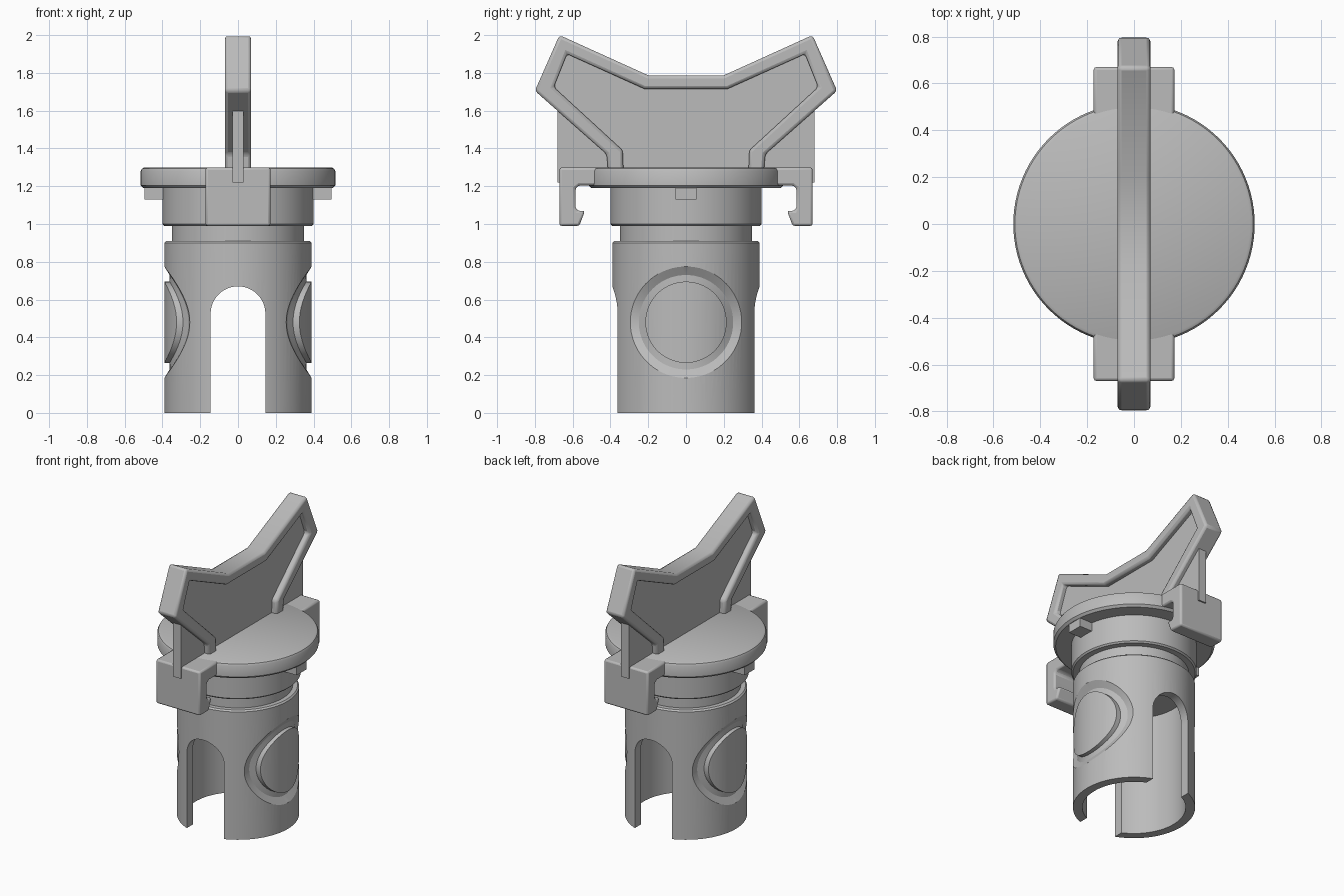
import bpy, bmesh, math

if "Cube" in bpy.data.objects:
    bpy.data.objects.remove(bpy.data.objects["Cube"], do_unlink=True)

GREY = (0.5, 0.5, 0.5, 1)
grey = bpy.data.materials.new("grey plastic")
grey.use_nodes = True
grey.diffuse_color = GREY
grey.node_tree.nodes["Principled BSDF"].inputs["Base Color"].default_value = GREY


def finish(bm, name):
    bmesh.ops.remove_doubles(bm, verts=bm.verts, dist=1e-5)
    bmesh.ops.recalc_face_normals(bm, faces=bm.faces)
    mesh = bpy.data.meshes.new(name)
    bm.to_mesh(mesh)
    bm.free()
    mesh.materials.append(grey)
    obj = bpy.data.objects.new(name, mesh)
    bpy.context.collection.objects.link(obj)
    return obj


def select(obj):
    bpy.ops.object.select_all(action='DESELECT')
    obj.select_set(True)
    bpy.context.view_layer.objects.active = obj


def smooth(obj):
    select(obj)
    bpy.ops.object.shade_smooth_by_angle(angle=math.radians(30))


def lathe(name, profile):
    bm = bmesh.new()
    verts = [bm.verts.new((r, 0, z)) for r, z in profile]
    edges = [bm.edges.new(pair) for pair in zip(verts, verts[1:])]
    bmesh.ops.spin(bm, geom=verts + edges, cent=(0, 0, 0), axis=(0, 0, 1),
                   angle=math.tau, steps=96)
    return finish(bm, name)


def prism(name, outline, half, along="x", bevel=0):
    """Extrude a (horizontal, z) outline by +-half along one axis."""
    bm = bmesh.new()
    if along == "x":
        pts, move = [(-half, u, z) for u, z in outline], (2 * half, 0, 0)
    else:
        pts, move = [(u, -half, z) for u, z in outline], (0, 2 * half, 0)
    face = bm.faces.new([bm.verts.new(p) for p in pts])
    new = bmesh.ops.extrude_face_region(bm, geom=[face])["geom"]
    bmesh.ops.translate(bm, vec=move, verts=[v for v in new if isinstance(v, bmesh.types.BMVert)])
    obj = finish(bm, name)
    if bevel:
        mod = obj.modifiers.new("rounded edges", 'BEVEL')
        mod.width, mod.segments, mod.limit_method = bevel, 2, 'ANGLE'
    return obj


def mirrored(half):
    return half + [(-u, z) for u, z in reversed(half)]


def cut(obj, cutter):
    mod = obj.modifiers.new("cut", 'BOOLEAN')
    mod.operation, mod.solver, mod.object = 'DIFFERENCE', 'EXACT', cutter
    select(obj)
    bpy.ops.object.modifier_apply(modifier=mod.name)
    bpy.data.objects.remove(cutter, do_unlink=True)


def ring_cutter(side, height):
    """Groove ring wrapped on the tube: (ring radius, tube radius) section."""
    section = [(0.295, 0.39), (0.25, 0.362), (0.215, 0.362), (0.215, 0.43), (0.34, 0.43)]
    steps = 72
    bm = bmesh.new()
    loops = []
    for i in range(steps):
        a = math.tau * i / steps
        loops.append([bm.verts.new((side * math.sqrt(big ** 2 - (r * math.cos(a)) ** 2),
                                    r * math.cos(a), height + r * math.sin(a)))
                      for r, big in section])
    n = len(section)
    for i in range(steps):
        p, q = loops[i - 1], loops[i]
        for j in range(n):
            bm.faces.new((p[j - 1], p[j], q[j], q[j - 1]))
    return finish(bm, "ring_cutter")


# Hollow tube with neck groove and collar
body = lathe("tube_body", [
    (0, 0.85), (0.33, 0.85), (0.33, 0), (0.39, 0), (0.39, 0.90), (0.38, 0.91),
    (0.35, 0.91), (0.35, 0.99), (0.39, 0.99), (0.40, 1.0), (0.40, 1.22), (0, 1.22)])

# Arched slot through front and back
arch = [(0.145 * math.cos(math.pi * i / 24), 0.525 + 0.145 * math.sin(math.pi * i / 24))
        for i in range(25)]
cut(body, prism("slot_cutter", [(-0.145, -0.1), (0.145, -0.1)] + arch, 0.6, "y"))

# Round side buttons left standing inside ring grooves
for side in (-1, 1):
    cut(body, ring_cutter(side, 0.48))
smooth(body)

# Cap disc
smooth(lathe("cap_flange", [
    (0, 1.19), (0.50, 1.19), (0.515, 1.205), (0.515, 1.28), (0.508, 1.293),
    (0.495, 1.30), (0, 1.30)]))

# Handle: raised rim around a thin web
rim = [(0.20, 1.787), (0.67, 2.0), (0.80, 1.705), (0.42, 1.37), (0.41, 1.25),
       (0.33, 1.25), (0.335, 1.39), (0.70, 1.725), (0.63, 1.90), (0.22, 1.715)]
smooth(prism("handle_rim", mirrored(rim), 0.07, bevel=0.016))
web = [(0.21, 1.75), (0.65, 1.95), (0.75, 1.72), (0.68, 1.65), (0.68, 1.22)]
smooth(prism("handle_web", mirrored(web), 0.03))

# Hooked clips and locking lugs on both sides
clip = [(0.42, 1.299), (0.67, 1.299), (0.67, 0.99), (0.565, 0.99), (0.535, 1.07),
        (0.575, 1.07), (0.585, 1.09), (0.585, 1.19), (0.565, 1.205), (0.42, 1.205)]
lug = [(0.38, 1.13), (0.495, 1.13), (0.495, 1.20), (0.38, 1.20)]
for side, clip_name, lug_name in ((-1, "front_clip", "right_lug"), (1, "back_clip", "left_lug")):
    smooth(prism(clip_name, [(side * u, z) for u, z in clip], 0.172, bevel=0.012))
    prism(lug_name, [(side * u, z) for u, z in lug], 0.055, "y")
